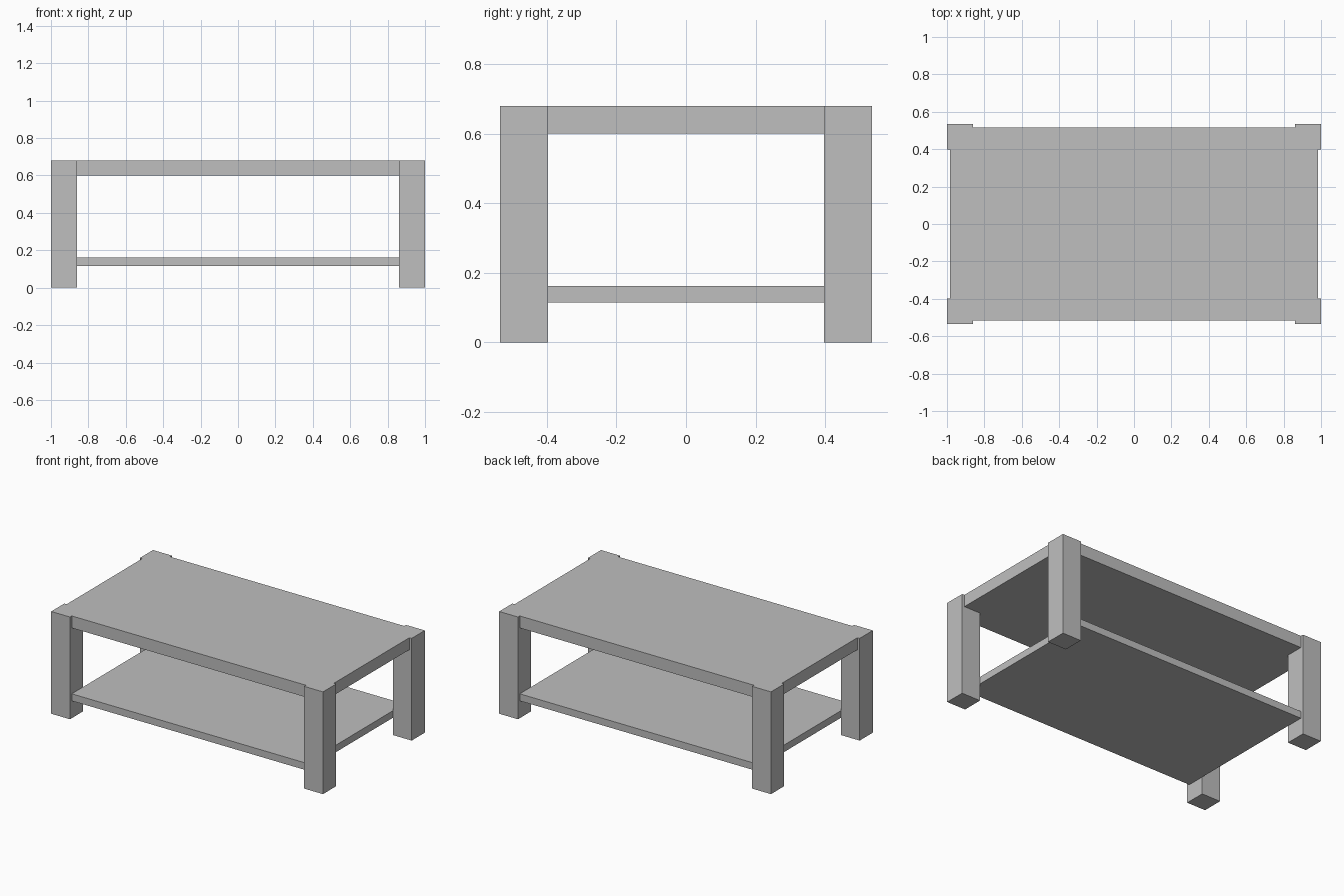
import bpy
import bmesh
from mathutils import Vector

cube = bpy.data.objects.get("Cube")
if cube:
    bpy.data.objects.remove(cube, do_unlink=True)

# Single plain grey finish
grey = bpy.data.materials.new("plain grey")
grey.use_nodes = True
colour = (0.52, 0.52, 0.52, 1)
grey.diffuse_color = colour
grey.node_tree.nodes["Principled BSDF"].inputs["Base Color"].default_value = colour


def box(name, low, high):
    """Add a flat-shaded box spanning two opposite corners."""
    low, high = Vector(low), Vector(high)
    bm = bmesh.new()
    bmesh.ops.create_cube(bm, size=1)
    bmesh.ops.scale(bm, vec=high - low, verts=bm.verts)
    bmesh.ops.translate(bm, vec=(low + high) / 2, verts=bm.verts)
    mesh = bpy.data.meshes.new(name)
    bm.to_mesh(mesh)
    bm.free()
    mesh.materials.append(grey)
    obj = bpy.data.objects.new(name, mesh)
    bpy.context.collection.objects.link(obj)
    return obj


HEIGHT = 0.68
OUTER_X, OUTER_Y = 1.0, 0.535
LEG = 0.138
INNER_X = OUTER_X - LEG
PANEL_Y = 0.516

# Four square legs, standing slightly proud of the top
for side, sx in (("left", 1), ("right", -1)):
    for end, sy in (("front", -1), ("back", 1)):
        xs = sorted((sx * INNER_X, sx * OUTER_X))
        ys = sorted((sy * (OUTER_Y - LEG), sy * OUTER_Y))
        box(f"{end}_{side}_leg", (xs[0], ys[0], 0), (xs[1], ys[1], HEIGHT))

# Thick table top, flush with the leg tops
box("table_top", (-0.983, -PANEL_Y, 0.6), (0.983, PANEL_Y, HEIGHT))

# Lower shelf held between the legs
box("lower_shelf", (-INNER_X, -PANEL_Y, 0.115), (INNER_X, PANEL_Y, 0.162))
